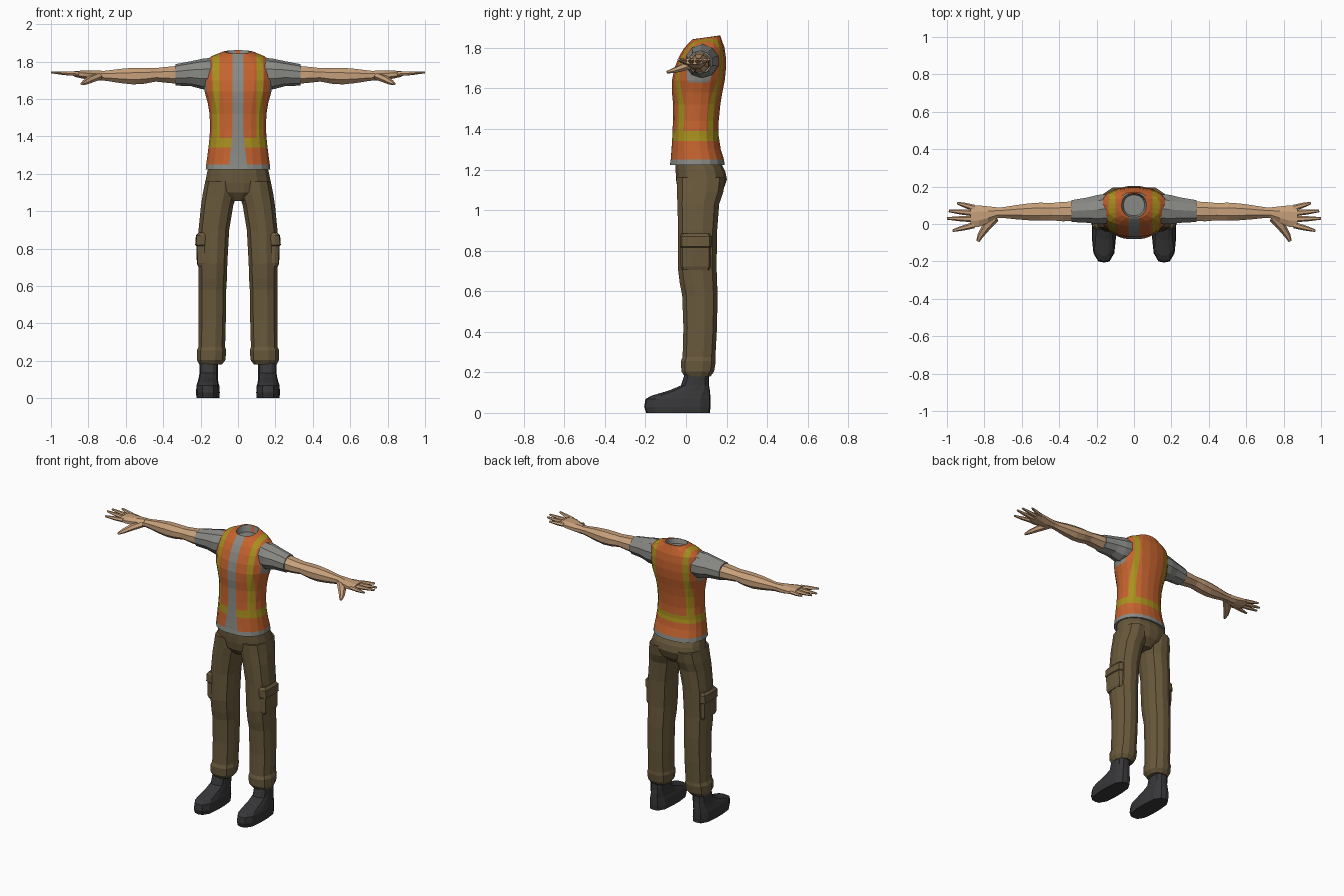
import bpy, bmesh, math
from mathutils import Vector


def material(name, rgb):
    m = bpy.data.materials.new(name)
    m.diffuse_color = (*rgb, 1)
    return m


ORANGE = material("vest orange", (0.56, 0.125, 0.028))
YELLOW = material("reflective yellow", (0.40, 0.28, 0.013))
GREY = material("shirt grey", (0.25, 0.25, 0.235))
BROWN = material("trouser brown", (0.14, 0.10, 0.045))
SKIN = material("skin", (0.57, 0.35, 0.195))
BLACK = material("boot black", (0.038, 0.038, 0.041))


def ring(axis, pos, a, b, n, power=2.0, tilt=0.0):
    """Rounded section filling range a by range b, across the given axis."""
    pts = []
    for i in range(n):
        t = 2 * math.pi * (i + 0.5) / n
        c, s = math.cos(t), math.sin(t)
        k = (abs(c) ** power + abs(s) ** power) ** (-1 / power)
        u = (a[0] + a[1]) / 2 + (a[1] - a[0]) / 2 * c * k
        v = (b[0] + b[1]) / 2 + (b[1] - b[0]) / 2 * s * k
        if axis == "z":
            pts.append(Vector((u, v, pos + tilt * (v - sum(b) / 2))))
        else:
            pts.append(Vector((pos, u, v)))
    return pts


def skin_rings(bm, rings):
    loops = [[bm.verts.new(p) for p in r] for r in rings]
    n = len(loops[0])
    for lo, hi in zip(loops, loops[1:]):
        for i in range(n):
            j = (i + 1) % n
            bm.faces.new((lo[i], lo[j], hi[j], hi[i]))
    bm.faces.new(loops[0])
    bm.faces.new(loops[-1])


def finish(name, bm, mats, mirror=True):
    bmesh.ops.recalc_face_normals(bm, faces=bm.faces[:])
    me = bpy.data.meshes.new(name)
    bm.to_mesh(me)
    bm.free()
    for m in mats:
        me.materials.append(m)
    ob = bpy.data.objects.new(name, me)
    bpy.context.collection.objects.link(ob)
    if mirror:
        ob.modifiers.new("Mirror", "MIRROR").use_mirror_merge = False
    return ob


def loft(name, mat, axis, rows, n, power=2.0, mirror=True):
    bm = bmesh.new()
    skin_rings(bm, [ring(axis, p, a, b, n, power) for p, a, b in rows])
    return finish(name, bm, [mat], mirror)


def tube(bm, pts, radii, n=6, flat=0.8):
    """Tapered limb through a short path."""
    pts = [Vector(p) for p in pts]
    rings = []
    for i, p in enumerate(pts):
        d = (pts[min(i + 1, len(pts) - 1)] - pts[max(i - 1, 0)]).normalized()
        side = d.cross(Vector((0, 0, 1))).normalized()
        up = side.cross(d)
        rings.append([p + radii[i] * (side * math.cos(t) + up * flat * math.sin(t))
                      for t in (2 * math.pi * k / n for k in range(n))])
    skin_rings(bm, rings)


# Torso: shirt hem, vest and collar in one shell (height, half width, y range, tilt)
torso = [(1.222, .160, -.065, .175, 0), (1.222, .174, -.080, .192, 0),
         (1.250, .171, -.076, .188, 0), (1.300, .164, -.072, .172, 0),
         (1.365, .156, -.068, .162, 0), (1.440, .150, -.065, .162, 0),
         (1.520, .153, -.064, .170, 0), (1.580, .163, -.070, .180, 0),
         (1.640, .180, -.070, .192, 0), (1.700, .188, -.058, .198, 0),
         (1.755, .190, -.036, .197, 0), (1.800, .176, -.012, .190, .04),
         (1.828, .142, .010, .178, .08), (1.850, .085, .028, .170, .14),
         (1.852, .066, .036, .164, .14), (1.815, .056, .045, .155, 0)]
bm = bmesh.new()
skin_rings(bm, [ring("z", z, (-w, w), (y0, y1), 20, 2.3, t) for z, w, y0, y1, t in torso])
cuts = [((s * x, 0, 0), (1, 0, 0)) for x in (.03, .10, .135, .168) for s in (-1, 1)]
cuts += [((0, 0, z), (0, 0, 1)) for z in (1.34, 1.39, 1.63)]
for co, no in cuts:
    bmesh.ops.bisect_plane(bm, geom=bm.verts[:] + bm.edges[:] + bm.faces[:],
                           plane_co=co, plane_no=no)
for f in bm.faces:
    c = f.calc_center_median()
    x = abs(c.x)
    neck = x < .062 and .045 < c.y < .158 and c.z > 1.8
    if c.z < 1.25 or neck or (x < .03 and c.y < .05) or (x > .168 and c.z > 1.63):
        f.material_index = 2
    elif 1.34 < c.z < 1.39 or (.10 < x < .135 and c.z > 1.39):
        f.material_index = 1
# Open front flares a little toward the hem
for v in bm.verts:
    if abs(abs(v.co.x) - .03) < .002 and v.co.y < 0 and v.co.z < 1.4:
        v.co.x *= 1 + (1.4 - v.co.z) * 4
finish("vest_torso", bm, [ORANGE, YELLOW, GREY], mirror=False)

# Sleeves and bare arms
loft("sleeve", GREY, "x", [
    (.13, (.00, .165), (1.65, 1.822)), (.19, (-.005, .160), (1.652, 1.815)),
    (.25, (.003, .145), (1.668, 1.802)), (.335, (.008, .130), (1.672, 1.786))], 10)
loft("arm", SKIN, "x", [
    (.32, (.013, .125), (1.677, 1.781)), (.38, (.010, .122), (1.683, 1.775)),
    (.44, (.016, .116), (1.690, 1.768)), (.50, (.014, .118), (1.678, 1.770)),
    (.56, (.016, .114), (1.674, 1.770)), (.63, (.022, .104), (1.682, 1.764)),
    (.70, (.030, .092), (1.694, 1.754)), (.75, (.030, .090), (1.700, 1.750))], 8)
loft("palm", SKIN, "x", [
    (.73, (.030, .090), (1.697, 1.752)), (.78, (.004, .096), (1.698, 1.752)),
    (.83, (-.018, .102), (1.708, 1.752)), (.875, (-.020, .100), (1.718, 1.751))], 8, 2.5)

# Fingers and thumb
bm = bmesh.new()
for y0, y1, tip in ((.086, .112, .945), (.058, .070, .99), (.026, .030, 1.0), (-.006, -.036, .970)):
    tube(bm, [(.855, y0, 1.734), ((.855 + tip) / 2, (y0 + y1) / 2, 1.737), (tip, y1, 1.742)],
         (.017, .014, .007))
tube(bm, [(.745, .035, 1.722), (.79, -.015, 1.704), (.82, -.060, 1.688), (.835, -.092, 1.680)],
     (.026, .024, .017, .009))
finish("fingers", bm, [SKIN])

# Trousers: hips, legs with gathered cuffs
loft("hips", BROWN, "z", [
    (1.235, (-.160, .160), (-.052, .172)), (1.190, (-.170, .170), (-.052, .195)),
    (1.150, (-.178, .178), (-.050, .203)), (1.100, (-.150, .150), (-.042, .185)),
    (1.055, (-.050, .050), (-.010, .140))], 16, 2.4, mirror=False)
loft("trouser_leg", BROWN, "z", [
    (1.16, (.012, .176), (-.048, .196)), (1.09, (.006, .190), (-.046, .186)),
    (1.03, (.024, .199), (-.044, .165)), (.90, (.046, .212), (-.040, .155)),
    (.72, (.056, .213), (-.042, .152)), (.64, (.058, .212), (-.032, .155)),
    (.58, (.062, .211), (-.020, .157)), (.42, (.064, .211), (-.014, .154)),
    (.275, (.068, .212), (-.018, .146)), (.255, (.062, .221), (-.026, .148)),
    (.205, (.066, .220), (-.024, .140)), (.180, (.085, .208), (-.008, .122))], 12, 2.5)

# Cargo pocket with a flap
loft("cargo_pocket", BROWN, "z", [
    (.705, (.165, .214), (-.020, .116)), (.722, (.160, .220), (-.026, .122)),
    (.815, (.160, .223), (-.026, .122)), (.820, (.157, .229), (-.030, .126)),
    (.870, (.157, .225), (-.030, .126)), (.885, (.165, .212), (-.020, .116))], 12, 5)

# Boots: rounded toe, sloping instep, shaft
loft("boot", BLACK, "z", [
    (.000, (.100, .222), (-.196, .118)), (.030, (.097, .225), (-.206, .121)),
    (.068, (.100, .222), (-.200, .121)), (.085, (.105, .217), (-.170, .120)),
    (.110, (.108, .210), (-.085, .118)), (.135, (.108, .206), (-.025, .114)),
    (.210, (.108, .204), (.000, .114))], 14, 3)
